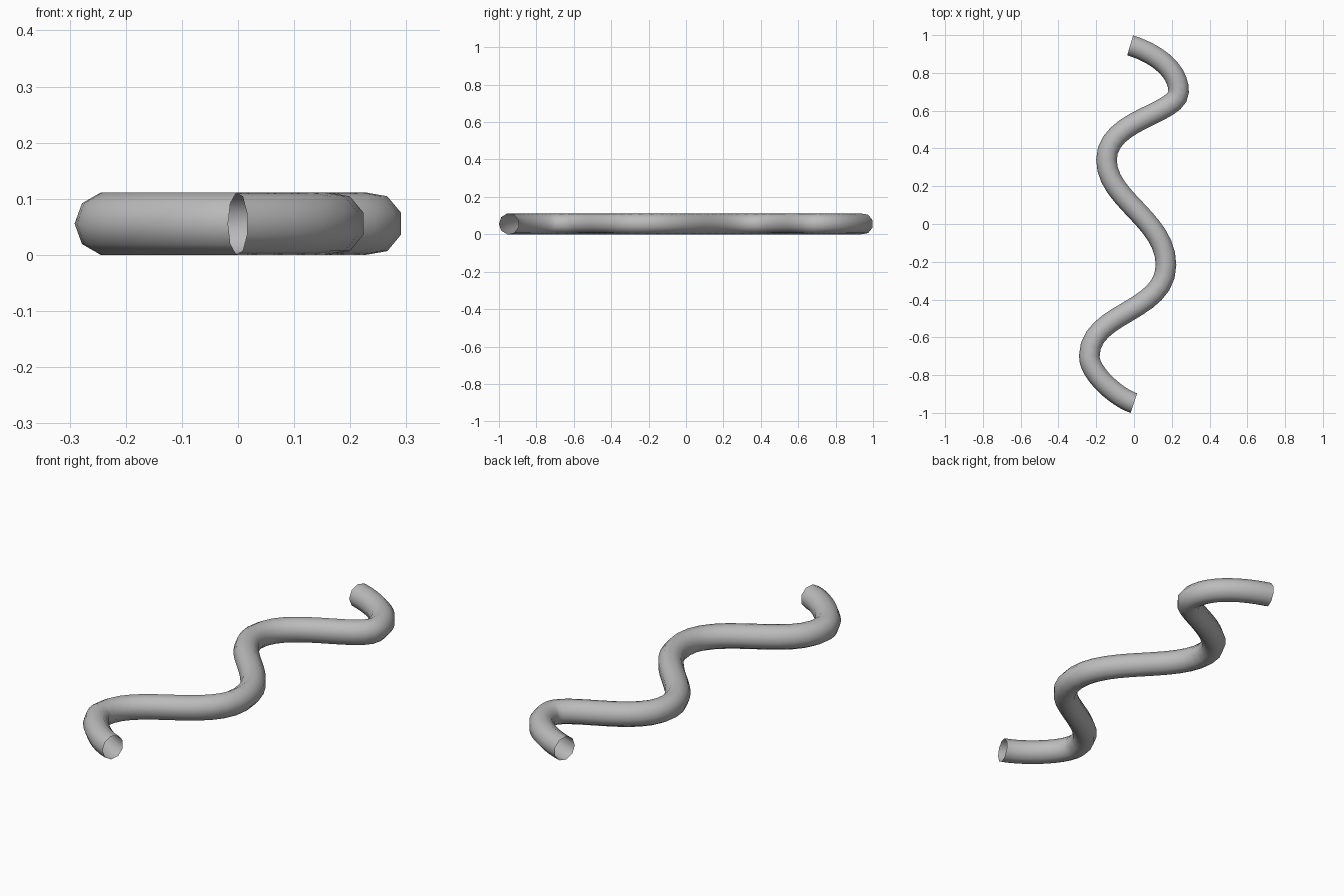
import bpy, bmesh, math
from mathutils import Vector
from mathutils.geometry import interpolate_bezier

cube = bpy.data.objects.get("Cube")
if cube:
    bpy.data.objects.remove(cube, do_unlink=True)

RADIUS, SIDES, STEPS = 0.0564, 9, 13
HEIGHT = RADIUS * math.cos(math.radians(10))

# Material
grey = bpy.data.materials.new("plain grey")
grey.use_nodes = True
colour = (0.5, 0.5, 0.5, 1)
grey.diffuse_color = colour
grey.node_tree.nodes["Principled BSDF"].inputs["Base Color"].default_value = colour

# Winding centre line: (incoming handle, point, outgoing handle)
knots = [
    (None, (-0.02, 0.947), (0.09, 0.915)),
    ((0.238, 0.83), (0.238, 0.70), (0.238, 0.58)),
    ((-0.144, 0.555), (-0.144, 0.34), (-0.144, 0.13)),
    ((0.171, 0.023), (0.171, -0.217), (0.171, -0.47)),
    ((-0.235, -0.465), (-0.235, -0.70), (-0.235, -0.79)),
    ((-0.09, -0.917), (0.0, -0.947), None),
]
path = []
for a, b in zip(knots, knots[1:]):
    pts = interpolate_bezier(Vector(a[1]), Vector(a[2]), Vector(b[0]), Vector(b[1]), STEPS)
    path += [Vector((p[0], p[1], HEIGHT)) for p in (pts[1:] if path else pts)]

# Open-ended tube swept along the line
bm = bmesh.new()
rings = []
last = len(path) - 1
for i, centre in enumerate(path):
    if i == 0:
        t = Vector((*knots[0][2], HEIGHT)) - centre
    elif i == last:
        t = centre - Vector((*knots[-1][0], HEIGHT))
    else:
        t = path[i + 1] - path[i - 1]
    t.normalize()
    side, up = Vector((t.y, -t.x, 0)), Vector((0, 0, 1))
    angles = [math.tau * k / SIDES for k in range(SIDES)]
    rings.append([bm.verts.new(centre + RADIUS * (math.cos(a) * side + math.sin(a) * up))
                  for a in angles])
for r, s in zip(rings, rings[1:]):
    for k in range(SIDES):
        n = (k + 1) % SIDES
        bm.faces.new((r[k], s[k], s[n], r[n])).smooth = True

mesh = bpy.data.meshes.new("wavy_tube")
bm.to_mesh(mesh)
bm.free()
mesh.materials.append(grey)
tube = bpy.data.objects.new("wavy_tube", mesh)
bpy.context.collection.objects.link(tube)
